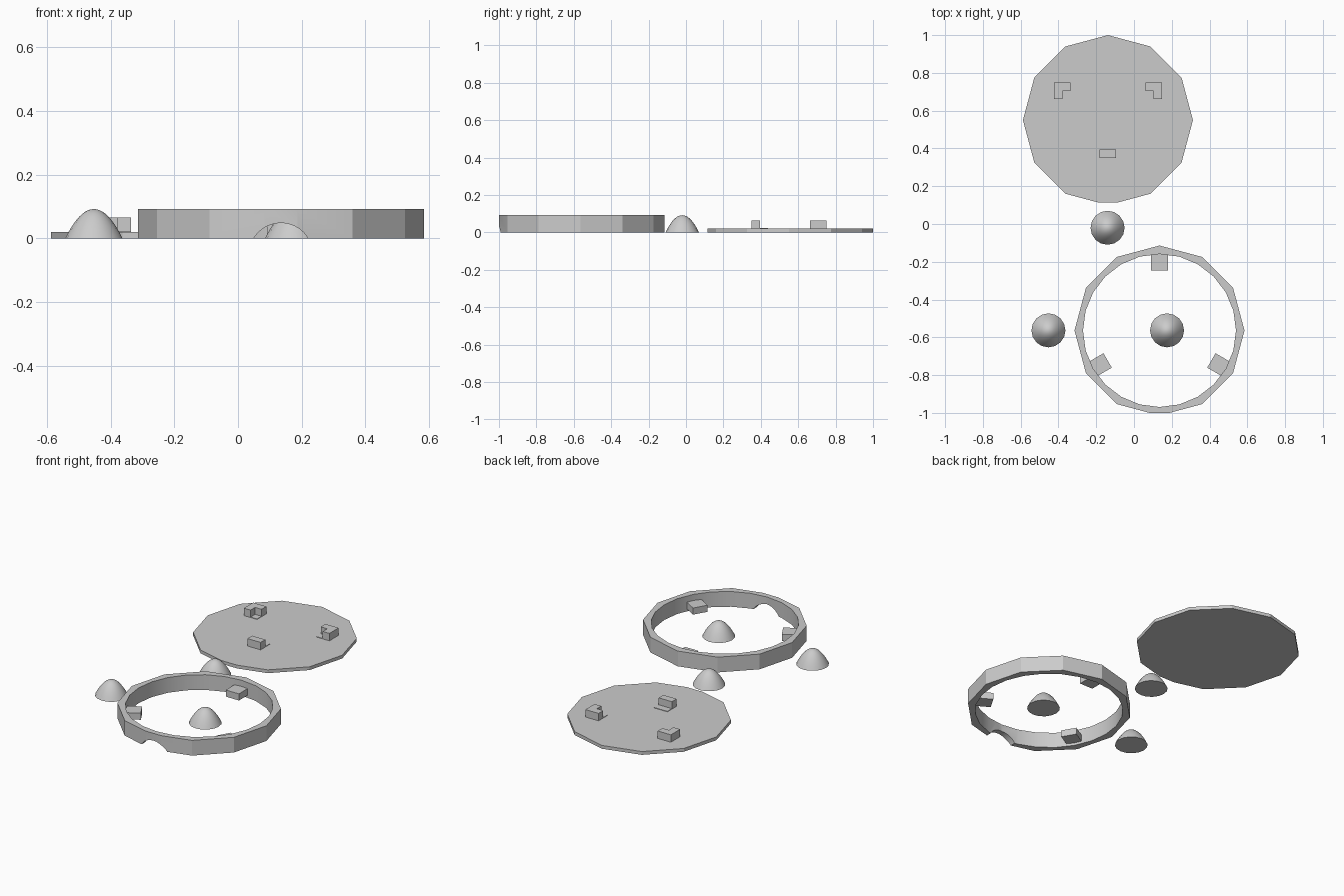
import bpy, bmesh
from math import cos, sin, pi, radians, sqrt

cube = bpy.data.objects.get("Cube")
if cube:
    bpy.data.objects.remove(cube, do_unlink=True)

grey = bpy.data.materials.new("plain grey")
grey.use_nodes = True
grey.diffuse_color = (0.6, 0.6, 0.6, 1)
grey.node_tree.nodes["Principled BSDF"].inputs["Base Color"].default_value = (0.6, 0.6, 0.6, 1)

OUTER, INNER, FLAT = 0.45, 0.405, 0.436
WALL = 0.092
LID_T = 0.02
LID = (-0.138, 0.55)
RING = (0.135, -0.564)


def finish(name, bm, loc):
    bmesh.ops.recalc_face_normals(bm, faces=bm.faces)
    mesh = bpy.data.meshes.new(name)
    bm.to_mesh(mesh)
    bm.free()
    mesh.materials.append(grey)
    obj = bpy.data.objects.new(name, mesh)
    bpy.context.collection.objects.link(obj)
    obj.location = loc
    return obj


def prism(name, outline, z0, z1, centre=(0, 0)):
    """Extrude a flat outline upward from z0 to z1."""
    bm = bmesh.new()
    face = bm.faces.new([bm.verts.new((x, y, z0)) for x, y in outline])
    top = bmesh.ops.extrude_face_region(bm, geom=[face])["geom"]
    bmesh.ops.translate(bm, vec=(0, 0, z1 - z0),
                        verts=[v for v in top if isinstance(v, bmesh.types.BMVert)])
    return finish(name, bm, (*centre, 0))


def circle(r, n):
    return [(r * sin(2 * pi * i / n), r * cos(2 * pi * i / n)) for i in range(n)]


def rect(x0, x1, y0, y1):
    return [(x0, y0), (x1, y0), (x1, y1), (x0, y1)]


def smooth(obj, angle):
    bpy.ops.object.select_all(action="DESELECT")
    obj.select_set(True)
    bpy.context.view_layer.objects.active = obj
    bpy.ops.object.shade_smooth_by_angle(angle=radians(angle))


def cut(obj, cutter):
    mod = obj.modifiers.new("cut", "BOOLEAN")
    mod.operation = "DIFFERENCE"
    mod.solver = "EXACT"
    mod.object = cutter
    bpy.context.view_layer.objects.active = obj
    bpy.ops.object.modifier_apply(modifier=mod.name)
    bpy.data.objects.remove(cutter, do_unlink=True)


# Twelve-sided outline with its front corner trimmed flat
body = circle(OUTER, 12)
trim = (OUTER - FLAT) / (OUTER * (1 - cos(pi / 6))) * OUTER / 2
body[6:7] = [(trim, -FLAT), (-trim, -FLAT)]

# Lid with its three clips, each on a thin square foot
prism("lid", body, 0, LID_T, LID)
CLIP_TOP, FOOT_TOP = 0.065, 0.023
S, H = 0.088, 0.045
for side, name in ((-1, "right"), (1, "left")):
    x, y = side * 0.286, 0.2
    ell = [(x, y), (x - side * S, y), (x - side * S, y - H),
           (x - side * H, y - H), (x - side * H, y - S), (x, y - S)]
    prism(f"{name}_clip", ell, LID_T, CLIP_TOP, LID)
    prism(f"{name}_clip_foot", rect(*sorted((x, x - side * S)), y - S, y),
          LID_T, FOOT_TOP, LID)
prism("front_clip", rect(-S / 2, S / 2, -0.2, -0.2 + H), LID_T, CLIP_TOP, LID)
prism("front_clip_foot", rect(-S / 2, S / 2, -0.2, -0.2 + S), LID_T, FOOT_TOP, LID)

# Ring wall, hollowed out, with an arched opening at the front
ring = prism("ring_wall", body, 0, WALL, RING)
cut(ring, prism("bore_cutter", circle(INNER, 24), -0.1, 0.2, RING))
bpy.ops.mesh.primitive_cylinder_add(vertices=64, radius=0.1, depth=0.2,
                                    location=(RING[0], RING[1] - FLAT, -0.052),
                                    rotation=(pi / 2, 0, 0))
cut(ring, bpy.context.object)
smooth(ring, 25)

# Three lugs on the inside of the ring
for angle, name in ((0, "back"), (120, "right"), (240, "left")):
    lug = prism(f"{name}_lug", rect(-S / 2, S / 2, 0.317, 0.406), 0.015, 0.055, RING)
    lug.rotation_euler.z = radians(angle)

# Loose rounded feet, each a closed paraboloid dome
R, RINGS, SIDES = 0.09, 10, 16
for i, spot in enumerate(((-0.14, -0.02), (-0.453, -0.563), (0.175, -0.563))):
    bm = bmesh.new()
    loops = []
    for k in range(RINGS):
        r = R * (1 - k / RINGS)
        z = WALL * (1 - (r / R) ** 2)
        loops.append([bm.verts.new((x, y, z)) for x, y in circle(r, SIDES)])
    tip = bm.verts.new((0, 0, WALL))
    bm.faces.new(loops[0])
    for a, b in zip(loops, loops[1:]):
        for j in range(SIDES):
            n = (j + 1) % SIDES
            bm.faces.new((a[j], a[n], b[n], b[j]))
    for j in range(SIDES):
        bm.faces.new((loops[-1][j], loops[-1][(j + 1) % SIDES], tip))
    smooth(finish(f"dome_foot_{i + 1}", bm, (*spot, 0)), 40)
